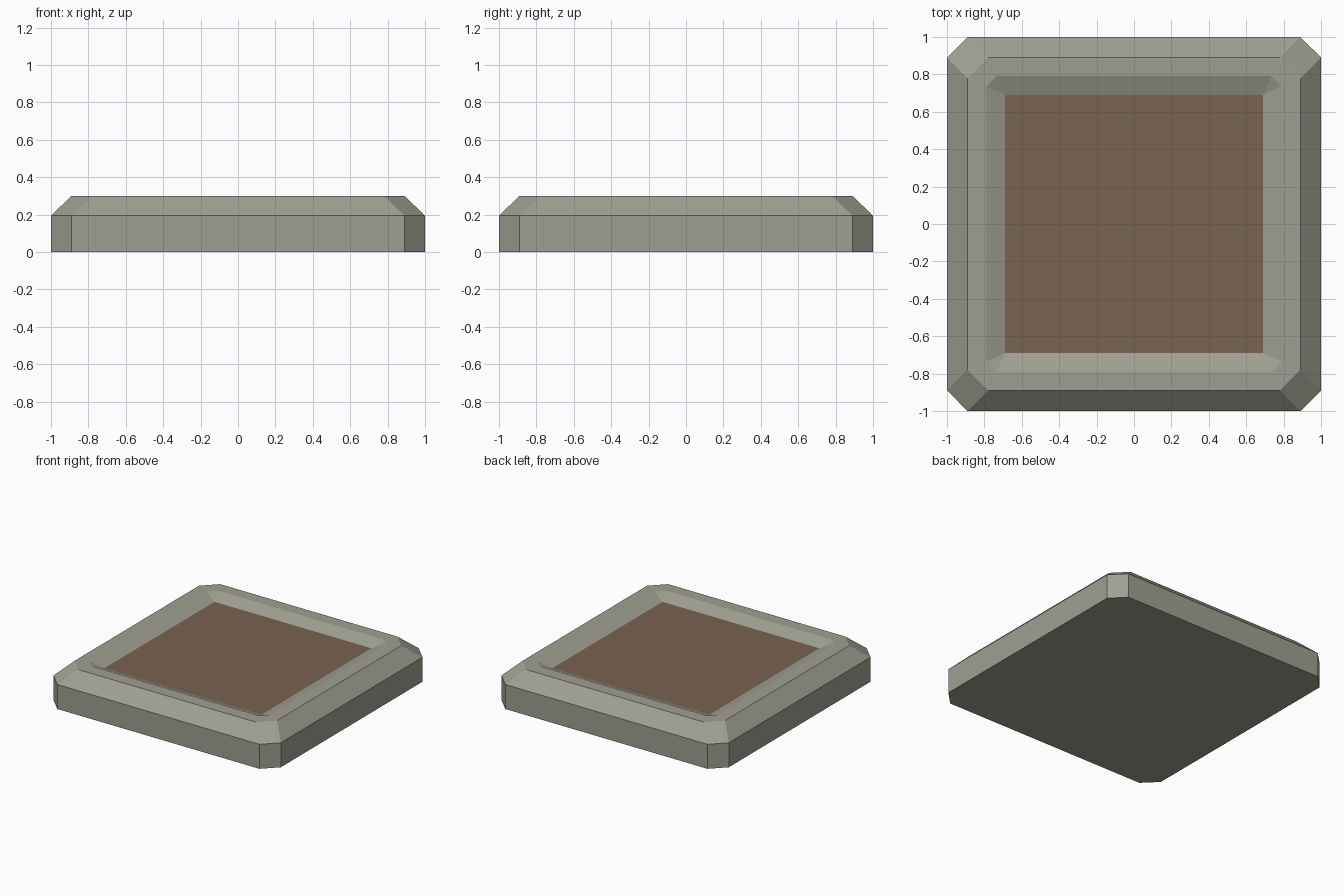
import bpy, bmesh

if "Cube" in bpy.data.objects:
    bpy.data.objects.remove(bpy.data.objects["Cube"])


def material(name, color):
    m = bpy.data.materials.new(name)
    m.diffuse_color = (*color, 1)
    m.use_nodes = True
    m.node_tree.nodes["Principled BSDF"].inputs["Base Color"].default_value = m.diffuse_color
    return m


def ring(bm, half, flat, z):
    """Square of half-width `half` with corners cut where sides pass `flat`."""
    pts = []
    x, y = half, flat
    for _ in range(4):
        pts += [(x, -y), (x, y)]
        pts = pts[:-2] + [pts[-2], pts[-1]]
        break
    pts = [(half, -flat), (half, flat), (flat, half), (-flat, half),
           (-half, flat), (-half, -flat), (-flat, -half), (flat, -half)]
    return [bm.verts.new((px, py, z)) for px, py in pts]


stone = material("grey stone", (0.352, 0.347, 0.287))
soil = material("brown soil", (0.190, 0.125, 0.080))

# Stone tray: base, wall top, bevelled rim, inner lip, sunken bed edge
profile = [(1.0, 0.89, 0.0), (1.0, 0.89, 0.195), (0.89, 0.78, 0.30),
           (0.79, 0.735, 0.30), (0.69, 0.69, 0.26)]
bm = bmesh.new()
rings = [ring(bm, *p) for p in profile]
bm.faces.new(rings[0][::-1])
for a, b in zip(rings, rings[1:]):
    for i in range(8):
        j = (i + 1) % 8
        bm.faces.new((a[i], a[j], b[j], b[i]))

# Soil bed closes the tray
bed = bm.faces.new(rings[-1])
bed.material_index = 1
bmesh.ops.remove_doubles(bm, verts=bm.verts, dist=1e-4)
bmesh.ops.recalc_face_normals(bm, faces=bm.faces)

mesh = bpy.data.meshes.new("soil_tray")
bm.to_mesh(mesh)
bm.free()
mesh.materials.append(stone)
mesh.materials.append(soil)
bpy.context.collection.objects.link(bpy.data.objects.new("soil_tray", mesh))
